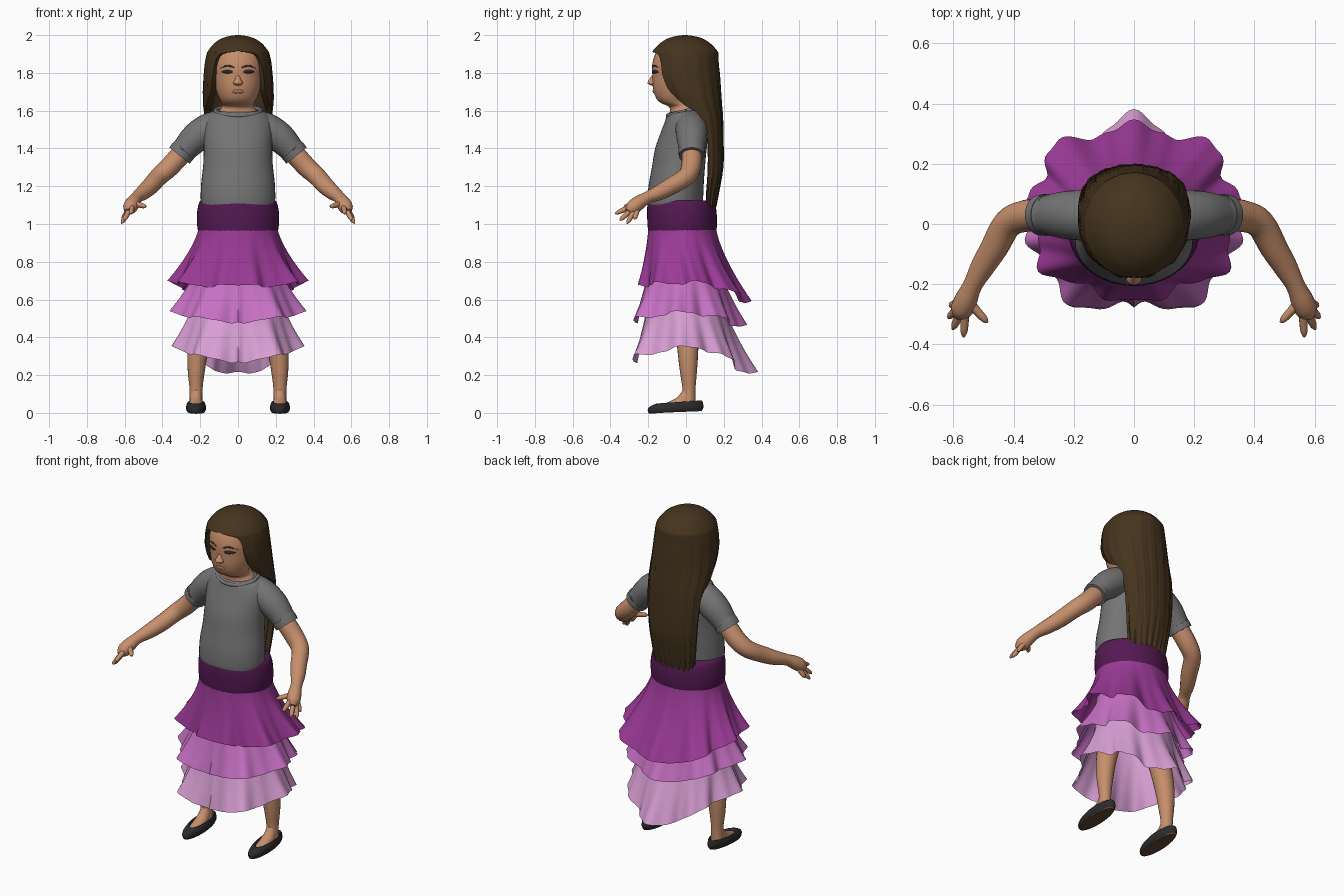
import bpy
import bmesh
from math import sin, cos, pi, radians, sqrt
from mathutils import Vector

if "Cube" in bpy.data.objects:
    bpy.data.objects.remove(bpy.data.objects["Cube"], do_unlink=True)


def material(name, r, g, b):
    mat = bpy.data.materials.new(name)
    mat.use_nodes = True
    mat.diffuse_color = (r, g, b, 1)
    mat.node_tree.nodes["Principled BSDF"].inputs["Base Color"].default_value = (r, g, b, 1)
    return mat


skin = material("skin", .57, .275, .15)
hair_brown = material("hair brown", .06, .034, .013)
shirt_grey = material("shirt grey", .175, .175, .175)
plum = material("dark plum", .09, .01, .085)
purple = material("purple", .33, .042, .31)
orchid = material("orchid", .57, .165, .55)
pale_orchid = material("pale orchid", .69, .345, .66)
shoe_black = material("shoe black", .024, .024, .026)
sole_brown = material("sole brown", .12, .06, .035)
lip_brown = material("lip brown", .45, .18, .11)


def resample(rows, steps):
    """Catmull-Rom interpolation through rows of numbers."""
    out = []
    last = len(rows) - 1
    for i in range(last):
        p, q, r, s = (rows[min(max(i + k, 0), last)] for k in (-1, 0, 1, 2))
        for j in range(steps):
            t = j / steps
            out.append([b + t / 2 * (c - a + t * (2 * a - 5 * b + 4 * c - d + t * (3 * (b - c) + d - a)))
                        for a, b, c, d in zip(p, q, r, s)])
    out.append(list(rows[-1]))
    return out


def loft(name, rings, mat, caps=True, mirror=False, angle=50):
    """Skin a list of closed point rings."""
    bm = bmesh.new()
    loops = [[bm.verts.new(p) for p in ring] for ring in rings]
    n = len(loops[0])
    for a, b in zip(loops, loops[1:]):
        for i in range(n):
            j = (i + 1) % n
            bm.faces.new((a[i], a[j], b[j], b[i]))
    if caps:
        bm.faces.new(loops[0])
        bm.faces.new(loops[-1])
    bmesh.ops.recalc_face_normals(bm, faces=bm.faces)
    mesh = bpy.data.meshes.new(name)
    bm.to_mesh(mesh)
    bm.free()
    obj = bpy.data.objects.new(name, mesh)
    bpy.context.collection.objects.link(obj)
    mesh.materials.append(mat)
    if mirror:
        obj.modifiers.new("Mirror", "MIRROR").use_mirror_merge = False
    bpy.ops.object.select_all(action="DESELECT")
    obj.select_set(True)
    bpy.context.view_layer.objects.active = obj
    bpy.ops.object.shade_smooth_by_angle(angle=radians(angle))
    return obj


def body(name, rows, mat, x=0, tilt=0, segments=40, steps=4, **kw):
    """Stacked ellipses; each row is z, centre y, x radius, y radius."""
    rings = []
    for z, cy, rx, ry in resample(rows, steps):
        ring = []
        for i in range(segments):
            a = 2 * pi * i / segments
            y = cy + ry * sin(a)
            ring.append((x + rx * cos(a), y, z + tilt * y))
        rings.append(ring)
    return loft(name, rings, mat, **kw)


def tube(name, rows, mat, ref=(0, 1, 0), segments=16, steps=4, **kw):
    """Round tube; each row is x, y, z, radius."""
    pts = resample(rows, steps)
    rings = []
    for i, p in enumerate(pts):
        ahead, behind = pts[min(i + 1, len(pts) - 1)], pts[max(i - 1, 0)]
        tangent = Vector(ahead[:3]) - Vector(behind[:3])
        u = tangent.cross(Vector(ref)).normalized()
        v = tangent.cross(u).normalized()
        rings.append([Vector(p[:3]) + p[3] * (u * cos(2 * pi * k / segments) + v * sin(2 * pi * k / segments))
                      for k in range(segments)])
    return loft(name, rings, mat, **kw)


# Head and neck
body("head", [(1.56, 0, .115, .09), (1.59, 0, .108, .084), (1.62, -.012, .085, .078),
              (1.642, -.05, .088, .085), (1.67, -.06, .101, .1), (1.72, -.05, .119, .125),
              (1.78, -.035, .132, .143), (1.85, -.02, .14, .158), (1.92, -.01, .125, .14),
              (1.955, -.01, .06, .07)], skin)


def face_y(x):
    return -.03 - .148 * sqrt(1 - (x / .135) ** 2)


# Facial features
body("nose", [(1.732, -.172, .01, .01), (1.745, -.179, .026, .024), (1.762, -.175, .018, .022),
              (1.785, -.168, .009, .014)], skin, segments=20)
tube("eyes", [(x, face_y(x), 1.806, r) for x, r in
              ((.028, .002), (.04, .008), (.056, .01), (.072, .007), (.086, .002))],
     shoe_black, mirror=True, segments=10)
tube("eyebrows", [(x, face_y(x) - .001, z, r) for x, z, r in
                  ((.02, 1.828, .003), (.055, 1.838, .005), (.095, 1.824, .002))],
     hair_brown, mirror=True, segments=8)
tube("lips", [(x, -.052 - .114 * cos(x * 9), 1.702, r) for x, r in
              ((-.034, .003), (-.014, .011), (0, .01), (.014, .011), (.034, .003))],
     lip_brown, segments=10)

# Long hair: a thick crescent in plan; rows are z, centre y, x radius, y radius, half arc in degrees
hair_rows = [(2, -.005, .002, .002, 180), (1.997, -.005, .035, .035, 180), (1.983, -.005, .085, .09, 180),
             (1.955, -.005, .128, .135, 180), (1.917, -.005, .158, .17, 180), (1.9, -.005, .166, .176, 146),
             (1.85, -.005, .176, .178, 136), (1.78, 0, .182, .18, 132), (1.7, .02, .186, .165, 129),
             (1.63, .05, .184, .14, 114), (1.57, .08, .178, .115, 92), (1.45, .105, .17, .093, 85),
             (1.3, .11, .158, .087, 85), (1.15, .102, .14, .068, 85), (1.05, .105, .12, .042, 85)]
hair_rings = []
for z, cy, rx, ry, arc in resample(hair_rows, 4):
    arc = radians(min(arc, 180))
    low = max(0, (1.35 - z) / .3)
    outer, inner = [], []
    for i in range(81):
        t = arc * (i / 40 - 1)
        strand = 1 + .03 * min(1, (2 - z) * 3) * (sin(t * 17) * .4 + sin(t * 41 + 1) * .35)
        drop = z + low * .02 * sin(t * 23 + 2)
        outer.append((rx * strand * sin(t), cy + ry * strand * cos(t), drop))
        thick = min(.032, rx * .6, ry * .6)
        inner.append(((rx - thick) * sin(t), cy + (ry - thick) * cos(t), drop))
    hair_rings.append(outer + inner[::-1])
loft("long_hair", hair_rings, hair_brown)

# Shirt
body("shirt_body", [(1.08, -.05, .188, .14), (1.13, -.056, .197, .147), (1.22, -.052, .195, .147),
                    (1.32, -.039, .184, .142), (1.42, -.025, .182, .138), (1.5, -.008, .186, .126),
                    (1.55, 0, .178, .114), (1.585, 0, .152, .102), (1.602, 0, .115, .09)],
     shirt_grey, tilt=.12)
tube("shirt_sleeves", [(.06, .02, 1.525, .085), (.15, .028, 1.503, .085), (.225, .03, 1.455, .08),
                       (.285, .03, 1.392, .067), (.289, .03, 1.388, .07), (.31, .03, 1.362, .068)],
     shirt_grey, mirror=True, segments=24)
tube("shirt_collar", [(.12 * cos(a), .096 * sin(a), 1.598 + .024 * sin(a), .011)
                      for a in (2 * pi * i / 24 for i in range(25))],
     shirt_grey, ref=(0, 0, 1), steps=2, segments=10)

# Arms and hands
tube("arms", [(.23, .03, 1.44, .05), (.3, .03, 1.37, .054), (.365, .026, 1.3, .053),
              (.42, 0, 1.25, .049), (.465, -.08, 1.2, .046), (.505, -.145, 1.165, .04),
              (.537, -.205, 1.14, .032), (.557, -.25, 1.112, .038), (.573, -.285, 1.085, .037),
              (.584, -.307, 1.066, .018)], skin, mirror=True)
palm = Vector((.558, -.25, 1.11))
fingers = {"little": (.612, -.272, 1.025), "ring": (.617, -.312, 1.003), "middle": (.602, -.35, 1.02),
           "index": (.566, -.375, 1.055), "thumb": (.487, -.327, 1.092)}
for finger, tip in fingers.items():
    tip = Vector(tip)
    rows = [(*palm.lerp(tip, t), r) for t, r in ((.1, .018), (.5, .0145), (.85, .012), (1, .004))]
    tube(finger + "_fingers", rows, skin, mirror=True, segments=10)

# Legs and feet
tube("legs", [(.09, -.02, .98, .085), (.13, -.01, .68, .078), (.185, .005, .46, .063), (.212, .01, .33, .055),
              (.221, .013, .22, .045), (.222, .016, .12, .034), (.222, .014, .03, .036)],
     skin, mirror=True, segments=20)
body("feet", [(.015, -.055, .04, .12), (.038, -.045, .037, .095), (.06, -.022, .034, .066),
              (.085, 0, .031, .044), (.125, .015, .026, .03)], skin, x=.222, mirror=True, segments=24)
body("shoes", [(.009, -.055, .046, .14), (.022, -.055, .052, .147), (.04, -.054, .052, .145),
               (.055, -.043, .047, .13), (.06, -.033, .042, .112), (.045, -.033, .036, .1)],
     shoe_black, x=.222, tilt=.07, mirror=True, segments=32, caps=False)
body("soles", [(.006, -.055, .043, .137), (.014, -.055, .048, .143)],
     sole_brown, x=.222, tilt=.04, mirror=True, segments=32, steps=1)

# Waistband
body("skirt_waistband", [(.955, -.02, .21, .18), (1, -.02, .217, .184), (1.06, -.022, .217, .184),
                         (1.11, -.025, .207, .178), (1.125, -.028, .197, .165)], plum)


def tier(name, mat, top, hem, drops, folds, pinch):
    """Ruffled tier; top and hem are z/centre y/radii, drops set the hem height at front, side and back."""
    rings = []
    for row in range(13):
        s = row / 12
        flare = s ** 1.35
        ring = []
        for i in range(144):
            t = 2 * pi * i / 144
            front, back = max(0, cos(t)) ** 2, max(0, -cos(t)) ** 2
            end = front * drops[0] + sin(t) ** 2 * drops[1] + back * drops[2]
            m = abs(t - pi)
            wave = cos(folds * m) * .75 + cos((folds * 2 + 3) * m) * .25
            cy, rx, ry = (a + (b - a) * flare for a, b in zip(top[1:], hem))
            corner = flare * sin(2 * t) ** 2 * (.07 if cos(t) > 0 else -pinch)
            k = 1 + corner + .1 * s ** 1.4 * wave
            z = top[0] + (end - top[0]) * s + .012 * s * wave
            ring.append((rx * k * sin(t), cy - ry * k * cos(t), z))
        rings.append(ring)
    return loft(name, rings, mat, caps=False, angle=60)


# Skirt tiers
tier("skirt_upper_tier", purple, (.975, -.02, .21, .18), (.04, .345, .28), (.67, .69, .58), 8.4, -.05)
tier("skirt_middle_tier", orchid, (.8, -.01, .215, .185), (.005, .335, .29), (.485, .53, .455), 7.3, .04)
tier("skirt_lower_tier", pale_orchid, (.64, -.005, .225, .19), (.03, .325, .32), (.275, .345, .205), 7.3, .12)
